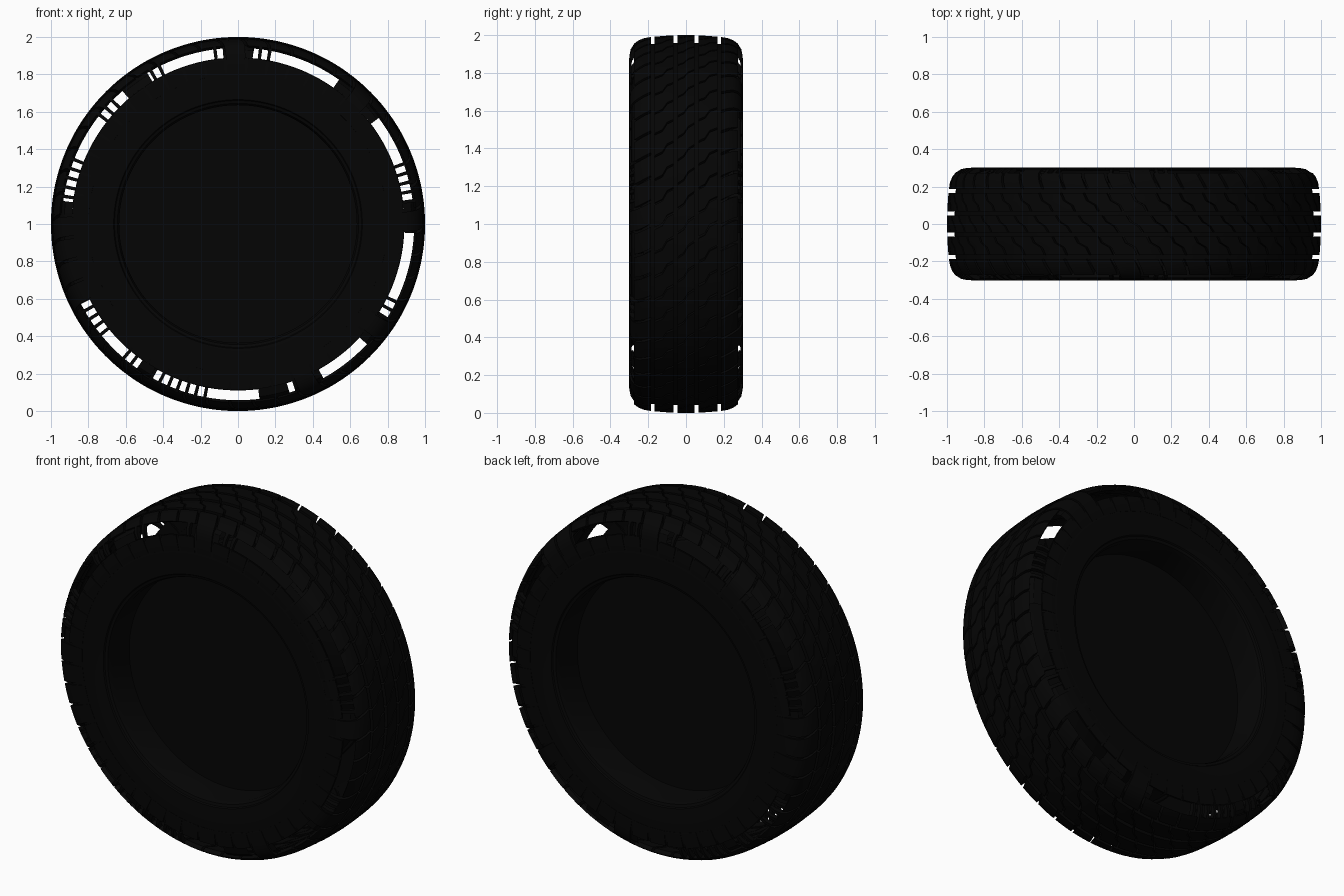
import bpy, bmesh
from math import sin, cos, radians

if "Cube" in bpy.data.objects:
    bpy.data.objects.remove(bpy.data.objects["Cube"])

rubber = bpy.data.materials.new("black_rubber")
rubber.diffuse_color = (0.0015, 0.0015, 0.0015, 1)
rubber.use_nodes = True
rubber.node_tree.nodes["Principled BSDF"].inputs["Base Color"].default_value = rubber.diffuse_color

# Angular ranges (degrees, seen from the front) where the shoulder is open
OPEN = [(55, 85), (95, 121), (131, 172.5), (207, 235), (240, 277),
        (287, 289), (299, 317), (327, 357), (367, 397)]
# Ranges of the openings that are crossed by thin ribs
BARRED = [(135, 143), (158, 172), (209, 219), (229, 235), (240, 260),
          (327, 335), (367, 380), (79, 84), (116, 121), (97, 100)]


def is_open(a):
    return any(lo < b < hi for lo, hi in OPEN for b in (a, a + 360))


def pt(bm, r, y, deg):
    a = radians(deg)
    return bm.verts.new((r * cos(a), y, 1 + r * sin(a)))


def revolve(bm, profile, a0=0, a1=360, steps=180):
    """Sweep (r, y) points round the wheel axis."""
    rows = [[pt(bm, r, y, a0 + (a1 - a0) * i / steps) for r, y in profile]
            for i in range(steps + 1)]
    for p, q in zip(rows, rows[1:]):
        for j in range(len(profile) - 1):
            bm.faces.new((p[j], p[j + 1], q[j + 1], q[j]))


def block(bm, sections, deg, width, side=1):
    """Solid tread block; sections are (r_out, y_out, r_in, y_in, skew)."""
    cuts = max(1, round(width / 2.2))
    rows = []
    for ro, yo, ri, yi, skew in sections:
        angles = [deg + skew * side + width * c / cuts for c in range(cuts + 1)]
        rows.append([pt(bm, ro, yo * side, a) for a in angles]
                    + [pt(bm, ri, yi * side, a) for a in reversed(angles)])
    n = len(rows[0])
    for p, q in zip(rows, rows[1:]):
        for j in range(n):
            k = (j + 1) % n
            bm.faces.new((p[j], p[k], q[k], q[j]))
    bm.faces.new(rows[0])
    bm.faces.new(rows[-1][::-1])


def finish(bm, name):
    bmesh.ops.remove_doubles(bm, verts=bm.verts, dist=0.00005)
    bmesh.ops.recalc_face_normals(bm, faces=bm.faces)
    me = bpy.data.meshes.new(name)
    bm.to_mesh(me)
    bm.free()
    me.materials.append(rubber)
    ob = bpy.data.objects.new(name, me)
    bpy.context.collection.objects.link(ob)
    bpy.ops.object.select_all(action='DESELECT')
    ob.select_set(True)
    bpy.context.view_layer.objects.active = ob
    bpy.ops.object.shade_smooth_by_angle(angle=radians(30))


# Sidewalls with bead lip and inner barrel
bm = bmesh.new()
for s in (-1, 1):
    revolve(bm, [(0.635, 0), (0.635, 0.26 * s), (0.645, 0.285 * s), (0.66, 0.29 * s),
                 (0.665, 0.298 * s), (0.70, 0.3 * s), (0.79, 0.3 * s),
                 (0.85, 0.299 * s), (0.89, 0.29 * s)])
finish(bm, "sidewalls")

# Plates closing the hole from both sides
bm = bmesh.new()
for y in (-0.1, 0.1):
    bm.faces.new([pt(bm, 0.635, y, i * 2) for i in range(180)])
finish(bm, "centre_plates")

# Tread base under the grooves
bm = bmesh.new()
revolve(bm, [(0.95, -0.225), (0.957, -0.12), (0.96, 0), (0.957, 0.12), (0.95, 0.225)])
finish(bm, "tread_base")

# Shoulder skin in the closed stretches between the openings
bm = bmesh.new()
for (_, lo), (hi, _) in zip(OPEN, OPEN[1:] + [(415, 0)]):
    for s in (-1, 1):
        revolve(bm, [(0.955, 0.225 * s), (0.95, 0.255 * s), (0.93, 0.28 * s), (0.89, 0.292 * s)],
                lo, hi, max(2, int((hi - lo) / 2)))
finish(bm, "shoulder_skin")

# Centre rib and two intermediate ribs, cut into hooked blocks
bm = bmesh.new()
N = 48
pitch = 360 / N
for i in range(N):
    a = i * pitch
    block(bm, [(1.0, -0.045, 0.955, -0.045, -2.5), (1.0, -0.012, 0.955, -0.012, -1.2),
               (1.0, 0.012, 0.955, 0.012, 1.2), (1.0, 0.045, 0.955, 0.045, 2.5)],
          a, pitch * 0.92)
    for s in (-1, 1):
        block(bm, [(0.998, 0.066, 0.952, 0.066, 0), (0.997, 0.10, 0.952, 0.10, 1.0),
                   (0.995, 0.125, 0.952, 0.125, 3.6), (0.992, 0.167, 0.95, 0.167, 4.8)],
              a + pitch / 2, pitch * 0.91, s)
finish(bm, "tread_ribs")

# Shoulder lugs wrapping over onto the sidewall, shortened at the openings
lug = [(0.990, 0.186, 0.948, 0.186, 0), (0.984, 0.222, 0.946, 0.215, 1.0),
       (0.972, 0.252, 0.945, 0.225, 1.8), (0.955, 0.274, 0.942, 0.25, 2.2),
       (0.925, 0.293, 0.915, 0.27, 2.4), (0.89, 0.300, 0.885, 0.28, 2.5),
       (0.84, 0.302, 0.84, 0.292, 2.5), (0.80, 0.3015, 0.80, 0.295, 2.5)]
bm = bmesh.new()
for i in range(N):
    a = i * pitch
    for s in (-1, 1):
        mid = (a + 2.3 * s + pitch * 0.44) % 360
        near = any(is_open((mid + d) % 360) for d in (-2.8, 0, 2.8))
        block(bm, lug[:4] if near else lug, a, pitch * 0.88, s)
        if near:
            # Raised foot of the lug on the sidewall below the opening
            block(bm, [(0.888, 0.2995, 0.885, 0.288, 2.5)] + lug[6:], a, pitch * 0.88, s)
finish(bm, "shoulder_lugs")

# Thin ribs crossing the openings
bm = bmesh.new()
for lo, hi in BARRED:
    a = lo
    while a < hi:
        for s in (-1, 1):
            block(bm, [(r, y, ri, yi, 0) for r, y, ri, yi, _ in lug[3:6]], a, 1.1, s)
        a += 3.1
finish(bm, "shoulder_bars")
